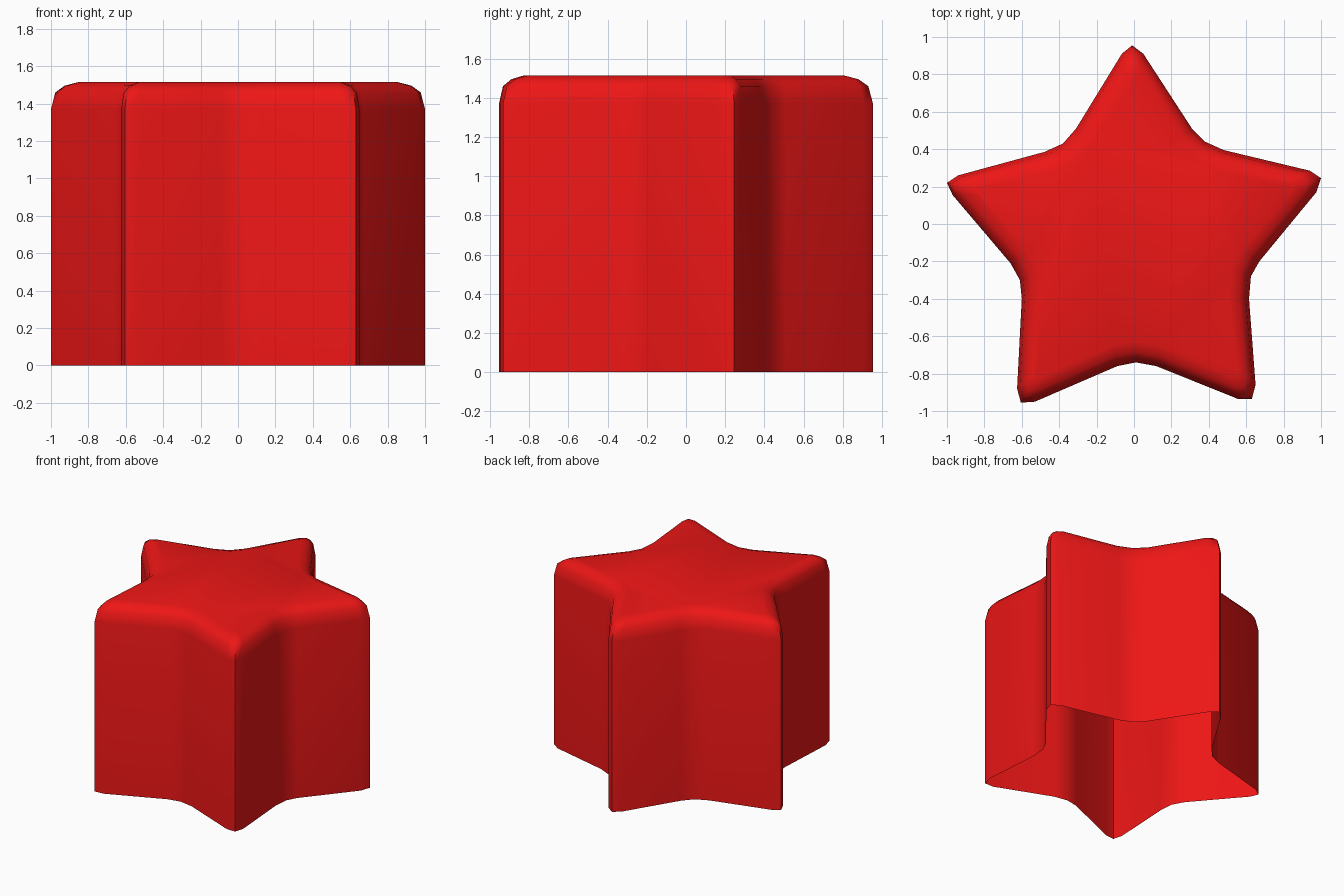
import bpy, bmesh
from math import radians
from mathutils import Vector

if "Cube" in bpy.data.objects:
    bpy.data.objects.remove(bpy.data.objects["Cube"])

# Star outline, clockwise: groups of three points, alternating rounded tip / rounded valley
OUTLINE = [
    (-0.065, 0.91), (-0.01, 0.955), (0.05, 0.91),   (0.31, 0.51), (0.38, 0.44), (0.48, 0.395),
    (0.94, 0.285), (1.0, 0.245), (0.975, 0.17),     (0.67, -0.20), (0.625, -0.28), (0.615, -0.40),
    (0.65, -0.86), (0.63, -0.935), (0.555, -0.935), (0.12, -0.76), (0.01, -0.74), (-0.09, -0.76),
    (-0.53, -0.95), (-0.605, -0.955), (-0.625, -0.88), (-0.60, -0.40), (-0.61, -0.30), (-0.66, -0.21),
    (-0.97, 0.155), (-1.0, 0.22), (-0.94, 0.26),    (-0.48, 0.385), (-0.38, 0.43), (-0.31, 0.51),
]
HEIGHT = 1.515


def inset_ring(t):
    """Outline pulled inward by fraction t; tips narrow while valleys widen."""
    pts = []
    for g in range(0, 30, 3):
        tip = (g // 3) % 2 == 0
        group = [Vector(p) for p in OUTLINE[g:g + 3]]
        mid = group[1]
        shift = -mid.normalized() * (0.15 if tip else 0.115) * t
        k = 1 + (-0.55 if tip else 0.2) * t
        pts += [mid + (p - mid) * k + shift for p in group]
    return pts


# Hollow star shell: straight walls, rounded shoulder, flat top, open bottom
bm = bmesh.new()
rings = []
for t, z in [(0, 0), (0, 1.37), (0.16, 1.46), (0.5, 1.496), (1, HEIGHT)]:
    rings.append([bm.verts.new((p.x, p.y, z)) for p in inset_ring(t)])
for low, high in zip(rings, rings[1:]):
    for i in range(30):
        j = (i + 1) % 30
        bm.faces.new((low[j], low[i], high[i], high[j]))
bm.faces.new(rings[-1][::-1])
bm.normal_update()

mesh = bpy.data.meshes.new("star_shell")
bm.to_mesh(mesh)
bm.free()
star = bpy.data.objects.new("star_shell", mesh)
bpy.context.collection.objects.link(star)

# Red finish
red = bpy.data.materials.new("red")
red.diffuse_color = (0.85, 0.008, 0.008, 1)
red.use_nodes = True
red.node_tree.nodes["Principled BSDF"].inputs["Base Color"].default_value = red.diffuse_color
mesh.materials.append(red)

bpy.context.view_layer.objects.active = star
star.select_set(True)
bpy.ops.object.shade_smooth_by_angle(angle=radians(60))
